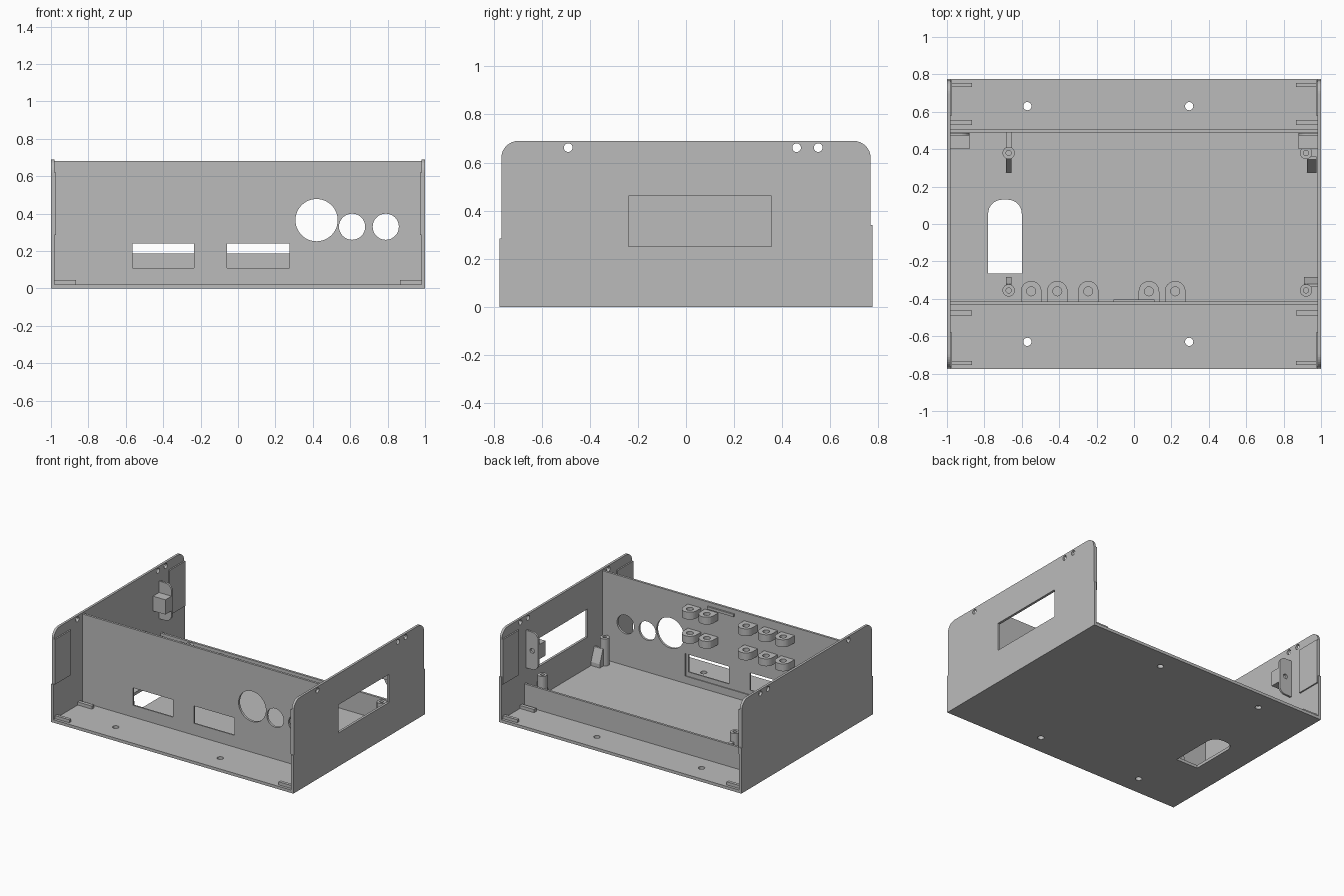
import bpy, bmesh, math

if "Cube" in bpy.data.objects:
    bpy.data.objects.remove(bpy.data.objects["Cube"])

grey = bpy.data.materials.new("enclosure grey")
grey.diffuse_color = (0.5, 0.5, 0.5, 1)
grey.use_nodes = True
grey.node_tree.nodes["Principled BSDF"].inputs["Base Color"].default_value = grey.diffuse_color


def finish(name, bm):
    bmesh.ops.remove_doubles(bm, verts=bm.verts, dist=1e-5)
    bmesh.ops.recalc_face_normals(bm, faces=bm.faces)
    me = bpy.data.meshes.new(name)
    bm.to_mesh(me)
    bm.free()
    for p in me.polygons:
        p.use_smooth = False
    me.materials.append(grey)
    ob = bpy.data.objects.new(name, me)
    bpy.context.collection.objects.link(ob)
    return ob


def rect(u0, u1, v0, v1):
    return [(u0, v0), (u1, v0), (u1, v1), (u0, v1)]


def arc(u, v, r, a0, a1, n=8):
    return [(u + r * math.cos(math.radians(a0 + (a1 - a0) * i / n)),
             v + r * math.sin(math.radians(a0 + (a1 - a0) * i / n))) for i in range(n + 1)]


def circle(u, v, r, n=32):
    return arc(u, v, r, 0, 360, n)[:-1]


def plate(name, loops, w0, w1, plane="xy"):
    """Extrude an outline with holes between w0 and w1 along the plane's normal."""
    cu = bpy.data.curves.new(name, "CURVE")
    cu.dimensions, cu.fill_mode, cu.extrude = "2D", "BOTH", (w1 - w0) / 2
    for loop in loops:
        sp = cu.splines.new("POLY")
        sp.points.add(len(loop) - 1)
        for p, (u, v) in zip(sp.points, loop):
            p.co = (u, v, 0, 1)
        sp.use_cyclic_u = True
    tmp = bpy.data.objects.new("outline", cu)
    bpy.context.collection.objects.link(tmp)
    dg = bpy.context.evaluated_depsgraph_get()
    me = bpy.data.meshes.new_from_object(tmp.evaluated_get(dg))
    bm = bmesh.new()
    bm.from_mesh(me)
    bpy.data.objects.remove(tmp)
    bpy.data.curves.remove(cu)
    bpy.data.meshes.remove(me)
    for vert in bm.verts:
        u, v, w = vert.co
        w += (w0 + w1) / 2
        vert.co = {"xy": (u, v, w), "xz": (u, w, v), "yz": (w, u, v)}[plane]
    return finish(name, bm)


def box(name, x0, x1, y0, y1, z0, z1):
    return plate(name, [rect(x0, x1, y0, y1)], z0, z1)


T = 0.022   # floor top
IN = 0.982  # inner face of the side walls

# Floor with mounting holes and a round-ended cable slot
slot = [(-0.78, -0.265), (-0.60, -0.265)] + arc(-0.675, 0.055, 0.075, 0, 90) + arc(-0.705, 0.055, 0.075, 90, 180)
plate("floor", [rect(-IN, IN, -0.775, 0.775), slot] +
      [circle(x, y, 0.022) for x in (-0.57, 0.295) for y in (-0.63, 0.63)], 0, T)

# Side walls: rounded top corners, lid screw holes, window on the right one
side = ([(-0.775, 0), (0.775, 0), (0.775, 0.34), (0.768, 0.34)] + arc(0.698, 0.62, 0.07, 0, 90) +
        arc(-0.698, 0.62, 0.07, 90, 180) + [(-0.768, 0.285), (-0.775, 0.285)])
side_holes = [circle(y, 0.662, 0.018) for y in (-0.49, 0.46, 0.55)]
plate("left_wall", [side] + side_holes, -1, -IN, "yz")
plate("right_wall", [side, rect(-0.24, 0.355, 0.25, 0.46)] + side_holes, IN, 1, "yz")

# Front wall in two layers, the inner one recessed around the display windows
face = rect(-IN, IN, T, 0.68)
knobs = [circle(0.42, 0.365, 0.113, 48), circle(0.61, 0.33, 0.07), circle(0.79, 0.33, 0.07)]
windows = [rect(-0.565, -0.235, 0.11, 0.24), rect(-0.06, 0.275, 0.11, 0.24)]
plate("front_wall_outer", [face] + windows + knobs, -0.432, -0.422, "xz")
left_part = rect(-0.61, 0.297, 0.076, 0.246)
plate("front_wall_inner", [face, left_part] + knobs, -0.422, -0.415, "xz")
box("front_wall_catch", -0.11, 0.11, -0.415, -0.403, 0.63, 0.65)

# Low rear partition
box("rear_partition", -IN, IN, 0.488, 0.505, T, 0.187)

# Two rows of screw lugs on the inside of the front wall
for z in (0.44, 0.62):
    for x in (-0.55, -0.41, -0.245, 0.08, 0.22):
        lug = [(x - 0.055, -0.415), (x + 0.055, -0.415)] + arc(x, -0.36, 0.055, 0, 180, 16)
        plate("screw_lug", [lug, circle(x, -0.36, 0.024, 20)], z - 0.055, z)

# Board posts with sloping gussets
for x, y, gx0, gx1 in ((-0.67, 0.38, -0.685, -0.655), (0.92, 0.38, 0.925, 0.977),
                       (-0.67, -0.355, -0.685, -0.655), (0.92, -0.355, 0.91, IN)):
    plate("board_post", [circle(x, y, 0.033, 24), circle(x, y, 0.014, 16)], T, 0.225)
    s = -1 if y > 0 else 1
    tip = y + s * (0.105 if y > 0 else 0.072)
    root = y + s * 0.02
    plate("post_gusset", [[(root, T), (tip, T), (tip, 0.05), (y + s * 0.035, 0.15), (root, 0.15)]], gx0, gx1, "yz")
box("rear_post_rib", -0.685, -0.655, 0.41, 0.488, T, 0.16)

for s in (-1, 1):
    # Rear fixing tab with a block behind its screw hole
    tab = [(s * IN, 0.30), (s * 0.93, 0.30)] + [(s * u, v) for u, v in
           arc(0.93, 0.35, 0.05, 270, 180) + arc(0.93, 0.53, 0.05, 180, 90)] + [(s * IN, 0.58)]
    plate("rear_tab", [tab, circle(s * 0.93, 0.44, 0.018, 20)], 0.472, 0.487, "xz")
    x0, x1 = sorted((s * 0.88, s * IN))
    box("rear_tab_block", x0, x1, 0.40, 0.472, 0.385, 0.495)
    # Guide strips inside the wall ends and low rails on the floor
    g0, g1 = sorted((s * 0.972, s * IN))
    for y0, y1 in ((-0.768, -0.58), (0.58, 0.768)):
        box("wall_guide", g0, g1, y0, y1, 0.285, 0.62)
    r0, r1 = sorted((s * 0.865, s * IN))
    for y0, y1 in ((-0.755, -0.732), (-0.488, -0.462), (0.53, 0.556), (0.732, 0.755)):
        box("floor_rail", r0, r1, y0, y1, T, 0.045)
